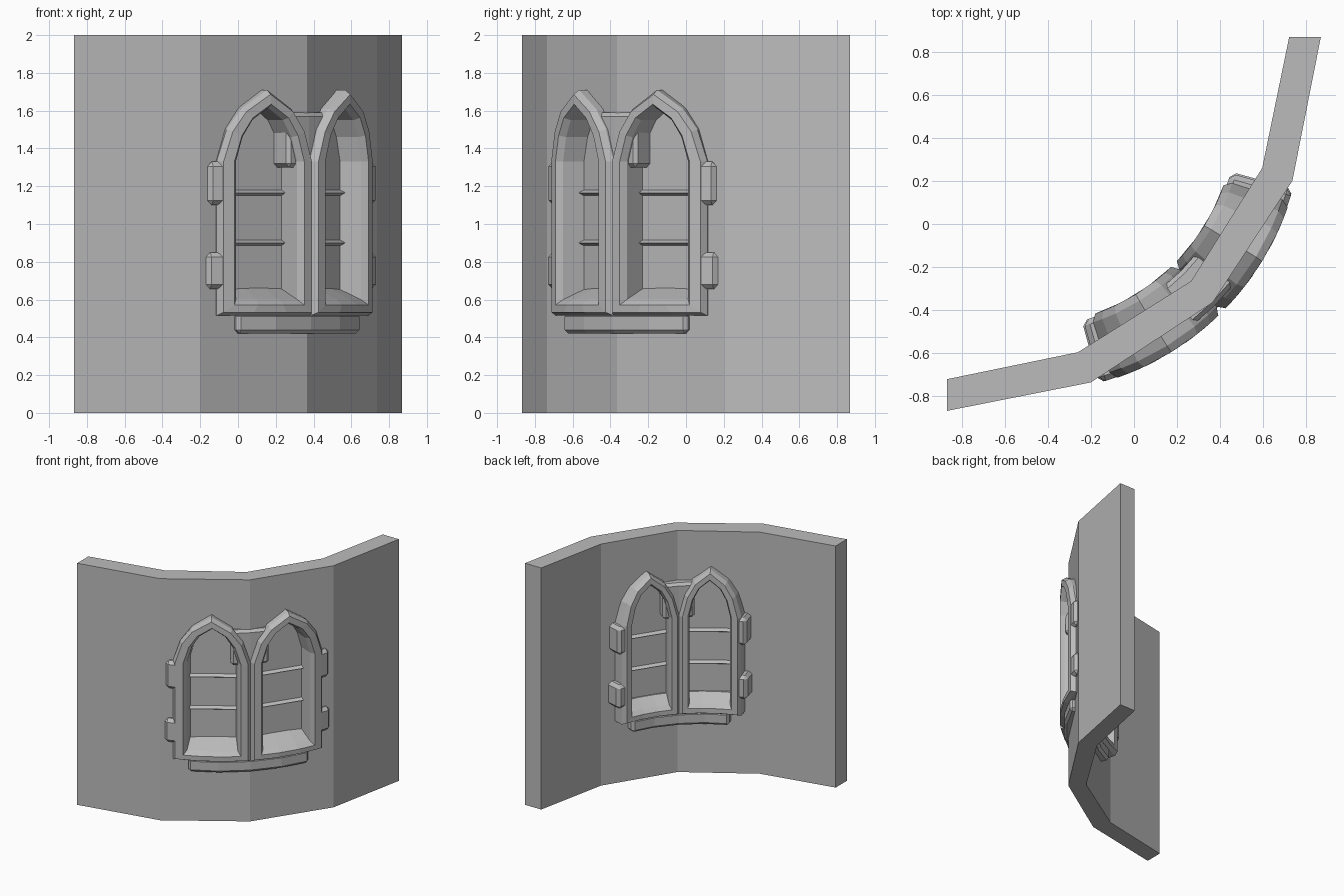
import bpy, bmesh, math

if "Cube" in bpy.data.objects:
    bpy.data.objects.remove(bpy.data.objects["Cube"])

stone = bpy.data.materials.new("grey_stone")
stone.diffuse_color = (0.5, 0.5, 0.5, 1)
stone.use_nodes = True
stone.node_tree.nodes["Principled BSDF"].inputs["Base Color"].default_value = stone.diffuse_color


def polar(a, r, z):
    """Point on the curved plan: a = degrees left of the diagonal axis."""
    t = math.radians(-45 - a)
    return (-0.5 + r * math.cos(t), 0.5 + r * math.sin(t), z)


def facet(side, s, d, z):
    """Point on a flat middle wall facet: s along it, d out of its face."""
    x = 0.365 - 0.837 * s + 0.548 * d
    y = -0.365 - 0.548 * s - 0.837 * d
    return (x, y, z) if side > 0 else (-y, -x, z)


def loft(name, rings, closed=False, bevel=0):
    """Skin equal-length rings; closed joins last to first, otherwise cap ends."""
    bm = bmesh.new()
    vs = [[bm.verts.new(p) for p in ring] for ring in rings]
    n, k = len(vs[0]), len(vs)
    for i in range(k if closed else k - 1):
        a, b = vs[i], vs[(i + 1) % k]
        for j in range(n):
            bm.faces.new((a[j], a[(j + 1) % n], b[(j + 1) % n], b[j]))
    if not closed:
        bm.faces.new(vs[0])
        bm.faces.new(vs[-1])
    bmesh.ops.recalc_face_normals(bm, faces=bm.faces)
    me = bpy.data.meshes.new(name)
    bm.to_mesh(me)
    bm.free()
    me.materials.append(stone)
    ob = bpy.data.objects.new(name, me)
    bpy.context.collection.objects.link(ob)
    if bevel:
        m = ob.modifiers.new("bevel", 'BEVEL')
        m.width, m.segments = bevel, 1
        m.limit_method, m.angle_limit = 'ANGLE', math.radians(40)
    return ob


def curved_block(name, angles, r0, r1, z0, z1, bevel=0.02):
    return loft(name, [[polar(a, r0, z0), polar(a, r1, z0), polar(a, r1, z1), polar(a, r0, z1)]
                       for a in angles], bevel=bevel)


# Pointed-arch outlines as (half-width fraction, height), same point count
SIDES = [(1, 0.85), (1, 1.1)]
OUTER_ARCH = [(1, 1.33), (0.81, 1.5), (0.53, 1.61)]
INNER_ARCH = [(1, 1.33), (0.80, 1.46), (0.50, 1.55)]


def outline(arch, apex, base):
    right = SIDES + arch
    left = [(-t, z) for t, z in reversed(right)]
    return [(-1, base), (-0.36, base), (0.36, base), (1, base)] + right + [(0, apex)] + left


def arch_ring(side, f, r, base_in=0.585):
    """Ring blended from the opening (f=0) to the outer edge (f=1)."""
    ins = outline(INNER_ARCH, 1.615, base_in)
    out = outline(OUTER_ARCH, 1.71, 0.515)
    ring = []
    for (t0, z0), (t1, z1) in zip(ins, out):
        a = (13.2 + 8.8 * t0) * (1 - f) + (13.5 + 13.5 * t1) * f
        ring.append(polar(side * a, r, z0 * (1 - f) + z1 * f))
    return ring


# Wall: faceted curved slab
outer = [(-0.867, -0.867), (-0.2, -0.735), (0.365, -0.365), (0.735, 0.2), (0.867, 0.867)]
inner = [(-0.867, -0.72), (-0.26, -0.595), (0.265, -0.265), (0.595, 0.26), (0.72, 0.867)]
wall = loft("wall", [[(*o, 0), (*o, 2), (*i, 2), (*i, 0)] for o, i in zip(outer, inner)])

for side, label in ((1, "left"), (-1, "right")):
    # Opening through the wall
    cutter = loft(label + "_opening_cutter",
                  [arch_ring(side, 0.35, r) for r in (0.9, 1.4)])
    cutter.hide_render = True
    cutter.hide_set(True)
    cut = wall.modifiers.new("opening", 'BOOLEAN')
    cut.operation, cut.solver, cut.object = 'DIFFERENCE', 'EXACT', cutter

    # Moulded stone frame, proud of both wall faces, with sloping inner sills
    section = [(0, 1.115, 0.66), (0, 1.25, 0.60), (0.2, 1.285, 0.585), (0.75, 1.285, 0.585),
               (1, 1.25, 0.585), (1, 1.005, 0.585), (0.75, 0.97, 0.585),
               (0.2, 0.97, 0.585), (0, 1.0, 0.60), (0, 1.085, 0.66)]
    loft(label + "_arch_frame", [arch_ring(side, f, r, b) for f, r, b in section], closed=True)

    # Recessed pane
    loft(label + "_pane", [[facet(side, s, d, z) for d, z in
                            ((-0.105, 0.6), (-0.085, 0.6), (-0.085, 1.62), (-0.105, 1.62))]
                           for s in (0.08, 0.48)])

    # Glazing bars
    for i, z in enumerate((0.9, 1.165)):
        loft(f"{label}_glazing_bar_{i + 1}",
             [[facet(side, s, -0.095 + d, z + h) for d, h in
               ((-0.04, 0), (0, -0.02), (0.04, 0), (0, 0.02))] for s in (0.085, 0.47)])

    # Projecting jamb stones
    for i, (z0, z1, edge) in enumerate(((0.655, 0.85, 29.8), (1.1, 1.33, 29.4))):
        curved_block(f"{label}_jamb_stone_{i + 1}",
                     [side * 23.5, side * edge], 0.985, 1.283, z0, z1, 0.025)

# Sill under both lights
curved_block("sill", [-21.6, -11, 0, 11, 21.6], 1.0, 1.255, 0.42, 0.53)
# Filler stone between the two arch heads
curved_block("arch_filler", [-6.8, 0, 6.8], 1.015, 1.24, 1.3, 1.59)
